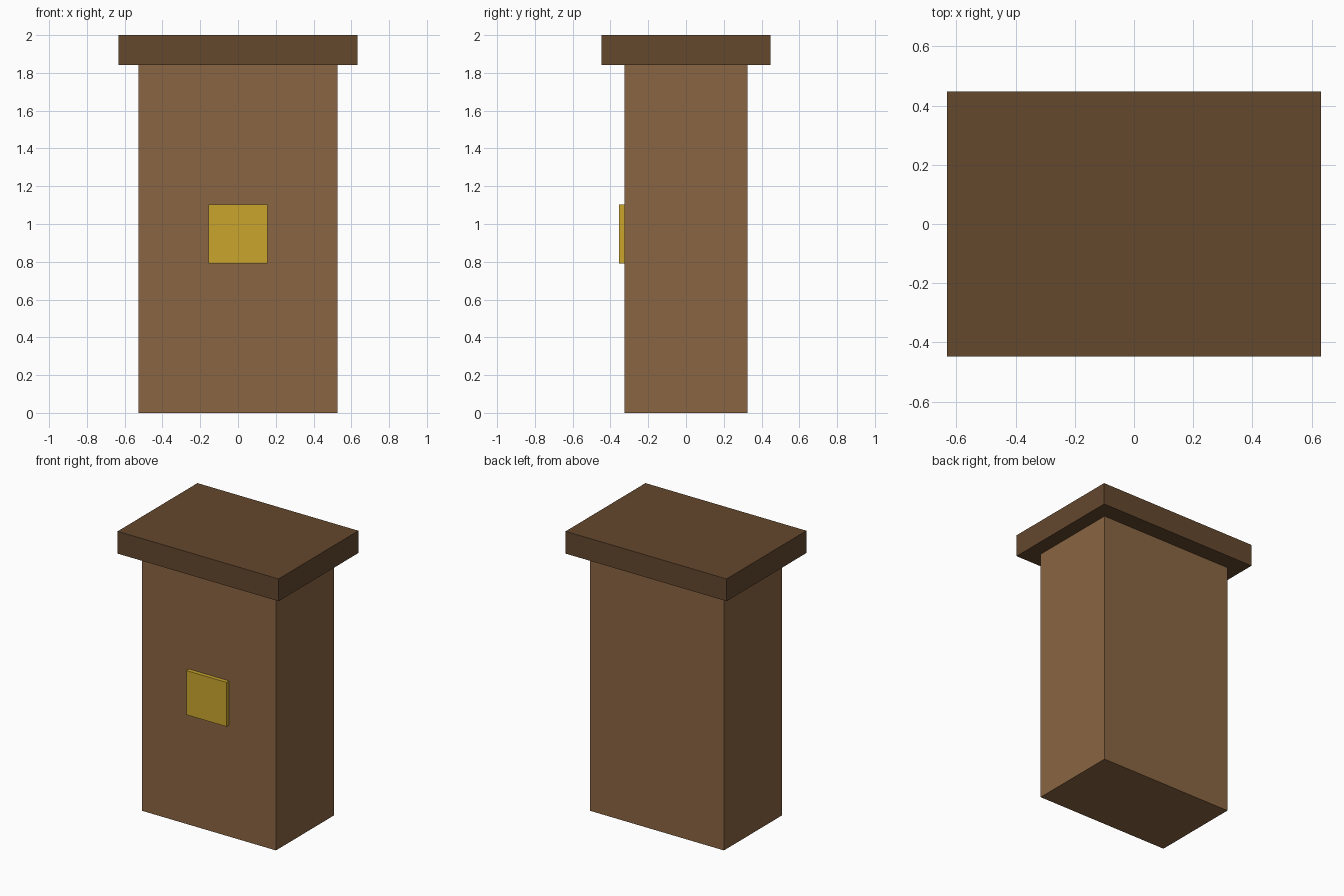
import bpy

default = bpy.data.objects.get("Cube")
if default:
    bpy.data.objects.remove(default, do_unlink=True)


def make_material(name, color):
    mat = bpy.data.materials.new(name)
    mat.use_nodes = True
    mat.diffuse_color = (*color, 1)
    mat.node_tree.nodes["Principled BSDF"].inputs["Base Color"].default_value = (*color, 1)
    return mat


def make_box(name, size, center, mat):
    bpy.ops.mesh.primitive_cube_add(size=1, location=center)
    obj = bpy.context.object
    obj.name = name
    obj.scale = size
    bpy.ops.object.transform_apply(location=False, rotation=False, scale=True)
    obj.data.materials.append(mat)
    return obj


brown = make_material("warm brown", (0.254, 0.130, 0.054))
dark_brown = make_material("dark brown", (0.127, 0.065, 0.027))
gold = make_material("gold", (0.597, 0.376, 0.027))

HEIGHT = 2.0
LID = 0.158          # lid thickness
BODY = HEIGHT - LID
DEPTH = 0.653
PLATE = 0.028        # plate thickness

# Tall pedestal body
make_box("body", (1.053, DEPTH, BODY), (0, 0, BODY / 2), brown)

# Overhanging top slab
make_box("top_slab", (1.263, 0.895, LID), (0, 0, HEIGHT - LID / 2), dark_brown)

# Square plate on the front
make_box("front_plate", (0.314, PLATE, 0.314), (0, -(DEPTH + PLATE) / 2, 0.947), gold)
